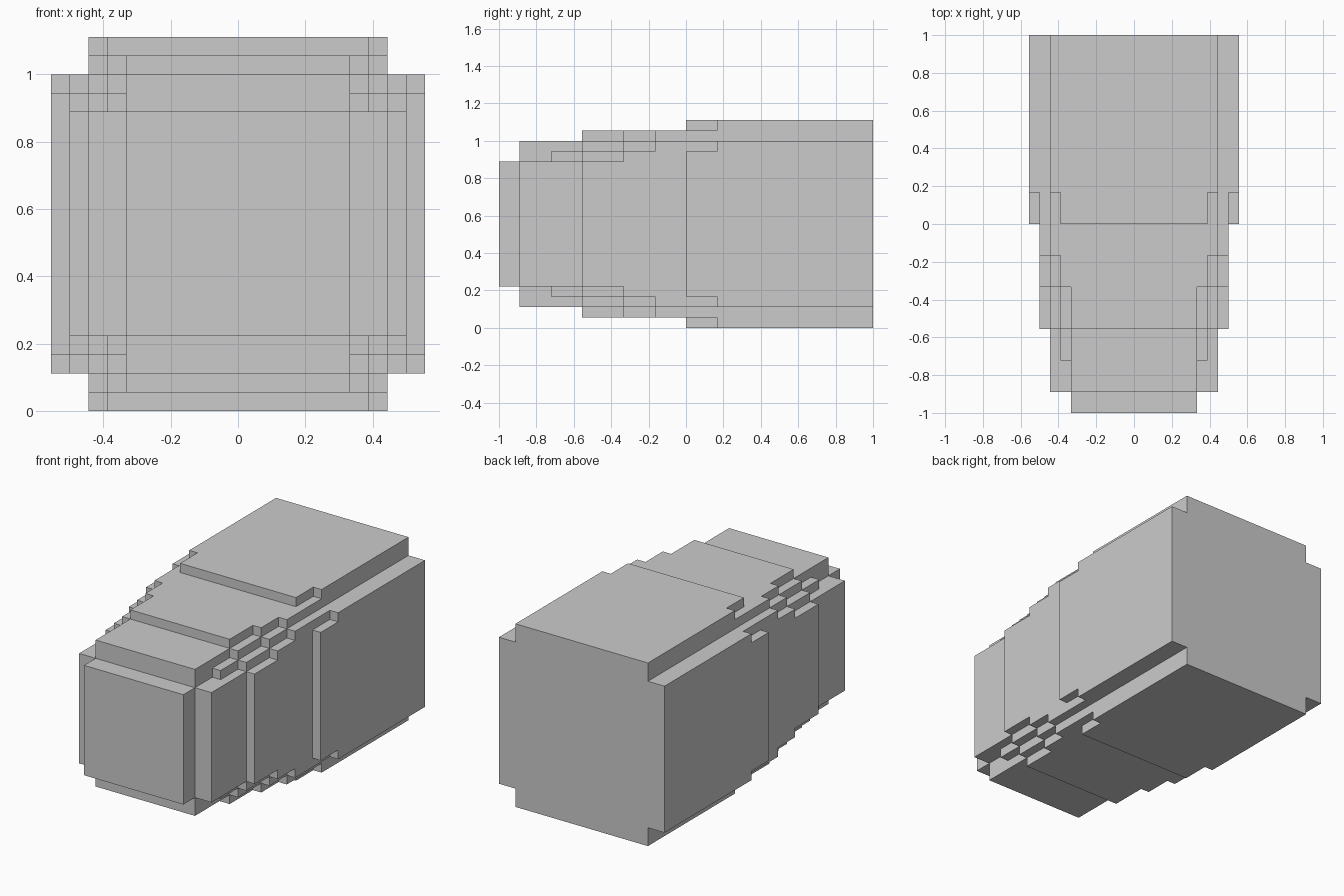
import bpy, bmesh, math

if "Cube" in bpy.data.objects:
    bpy.data.objects.remove(bpy.data.objects["Cube"])

U = 1 / 18  # one block of the stepped grid

# Sections from front to back: (start y, [(half width, half height), ...])
SECTIONS = [
    (-18, [(6, 6)]),
    (-16, [(8, 6), (6, 8)]),
    (-13, [(8, 6), (7, 7), (6, 8)]),
    (-10, [(9, 6), (8, 7), (7, 8), (6, 9)]),
    (-6, [(9, 7), (8, 8), (7, 9)]),
    (-3, [(9, 8), (8, 9)]),
    (0, [(10, 7), (9, 8), (8, 9), (7, 10)]),
    (3, [(10, 8), (8, 10)]),
]
CUTS = [-10, -9, -8, -7, -6, 6, 7, 8, 9, 10]
YS = [s[0] for s in SECTIONS] + [18]
AXES = (CUTS, YS, CUTS)


def solid(c):
    """Is the grid cell inside the stepped body?"""
    if any(i < 0 or i >= len(a) - 1 for i, a in zip(c, AXES)):
        return False
    x = abs(CUTS[c[0]] + CUTS[c[0] + 1]) / 2
    z = abs(CUTS[c[2]] + CUTS[c[2] + 1]) / 2
    return any(x < w and z < h for w, h in SECTIONS[c[1]][1])


def add_face(bm, cell, axis, side):
    """Skin one exposed side of a cell."""
    a, b = (axis + 1) % 3, (axis + 2) % 3
    ring = [(0, 0), (1, 0), (1, 1), (0, 1)]
    if not side:
        ring.reverse()
    verts = []
    for da, db in ring:
        p = list(cell)
        p[axis] += side
        p[a] += da
        p[b] += db
        x, y, z = (AXES[k][p[k]] for k in range(3))
        verts.append(bm.verts.new((x * U, y * U, (z + 10) * U)))
    bm.faces.new(verts)


# Stepped body: only the outer skin, then merged into large flat faces
bm = bmesh.new()
for i in range(len(CUTS) - 1):
    for j in range(len(YS) - 1):
        for k in range(len(CUTS) - 1):
            cell = (i, j, k)
            if not solid(cell):
                continue
            for axis in range(3):
                for side in (0, 1):
                    n = list(cell)
                    n[axis] += 1 if side else -1
                    if not solid(n):
                        add_face(bm, cell, axis, side)
bmesh.ops.remove_doubles(bm, verts=bm.verts[:], dist=1e-5)
bmesh.ops.dissolve_limit(bm, angle_limit=math.radians(1),
                         verts=bm.verts[:], edges=bm.edges[:])
mesh = bpy.data.meshes.new("stepped_body")
bm.to_mesh(mesh)
bm.free()
body = bpy.data.objects.new("stepped_body", mesh)
bpy.context.collection.objects.link(body)
